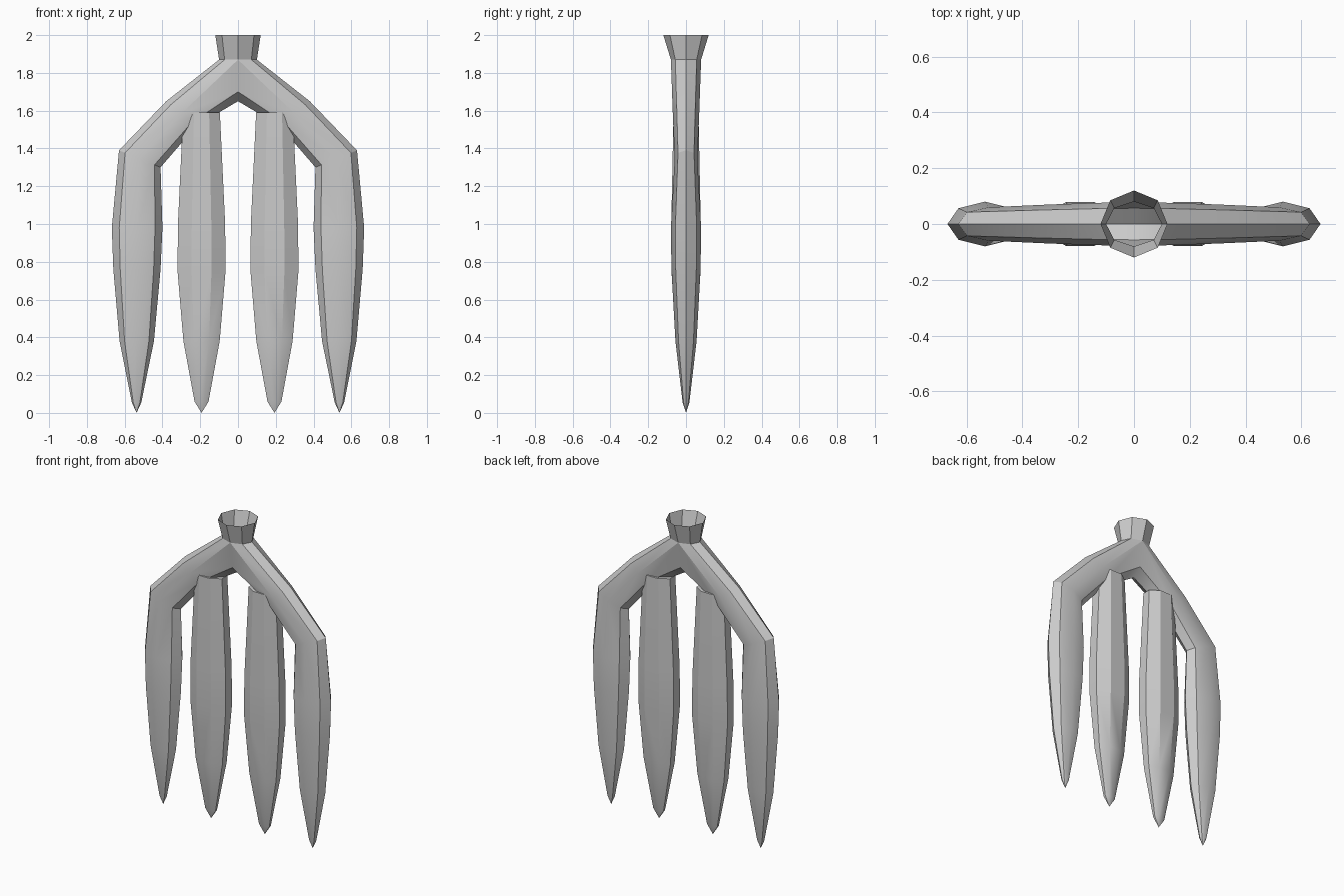
import bpy, bmesh, math
from mathutils import Vector

if "Cube" in bpy.data.objects:
    bpy.data.objects.remove(bpy.data.objects["Cube"])


def loft(name, rings, tip=None, cap=False, mirror=False):
    """Skin a list of 8-point rings, optionally closed to a tip point."""
    bm = bmesh.new()
    loops = [[bm.verts.new(p) for p in r] for r in rings]
    for a, b in zip(loops, loops[1:]):
        for i in range(8):
            j = (i + 1) % 8
            bm.faces.new((a[i], a[j], b[j], b[i]))
    if tip:
        t = bm.verts.new(tip)
        for i in range(8):
            bm.faces.new((loops[-1][i], loops[-1][(i + 1) % 8], t))
    if cap:
        bm.faces.new(loops[0])
    bmesh.ops.recalc_face_normals(bm, faces=bm.faces[:])
    me = bpy.data.meshes.new(name)
    bm.to_mesh(me)
    bm.free()
    ob = bpy.data.objects.new(name, me)
    bpy.context.collection.objects.link(ob)
    bpy.ops.object.select_all(action='DESELECT')
    ob.select_set(True)
    bpy.context.view_layer.objects.active = ob
    bpy.ops.object.shade_smooth_by_angle(angle=math.radians(30))
    if mirror:
        m = ob.modifiers.new("Mirror", 'MIRROR')
        m.use_clip = True
        m.merge_threshold = 0.001
    return ob


def ring(outer, inner, y, turn=0.0):
    """Octagon spanning two (x, z) points, y half-thick."""
    o, n = Vector((outer[0], 0, outer[1])), Vector((inner[0], 0, inner[1]))
    mid, half = (o + n) / 2, (o - n) / 2
    return [mid + half * math.cos(a) + Vector((0, y * math.sin(a), 0))
            for a in (math.tau * i / 8 + turn for i in range(8))]


# flared open socket
loft("socket", [ring((r, z), (-r, z), y) for r, y, z in
                [(0.12, 0.12, 2.0), (0.10, 0.08, 1.87)]])

# shoulder arm bending into the outer tine; hollow junction under the socket
junction = [(0.10, 0, 1.87), (0.0707, 0.0566, 1.87), (0, 0.08, 1.87),
            (0, 0.057, 1.70), (0, 0, 1.65), (0, -0.057, 1.70),
            (0, -0.08, 1.87), (0.0707, -0.0566, 1.87)]
sections = [((0.38, 1.65), (0.22, 1.52), 0.07),
            ((0.63, 1.39), (0.41, 1.30), 0.06),
            ((0.668, 0.98), (0.40, 0.98), 0.08),
            ((0.66, 0.76), (0.41, 0.76), 0.077),
            ((0.627, 0.38), (0.445, 0.38), 0.056),
            ((0.562, 0.055), (0.512, 0.055), 0.018)]
loft("arm_and_outer_tine", [junction] + [ring(*s) for s in sections],
     tip=(0.537, 0, 0), mirror=True)

# inner tines, turned so a flat side faces front
k = 1 / math.cos(math.pi / 8)
profile = [(1.59, 0.097, 0.066), (1.0, 0.125, 0.078), (0.75, 0.127, 0.077),
           (0.38, 0.096, 0.054), (0.06, 0.037, 0.018)]
loft("inner_tine", [ring((0.193 + w * k, z), (0.193 - w * k, z), y * k, math.pi / 8)
                    for z, w, y in profile],
     tip=(0.193, 0, 0), cap=True, mirror=True)
